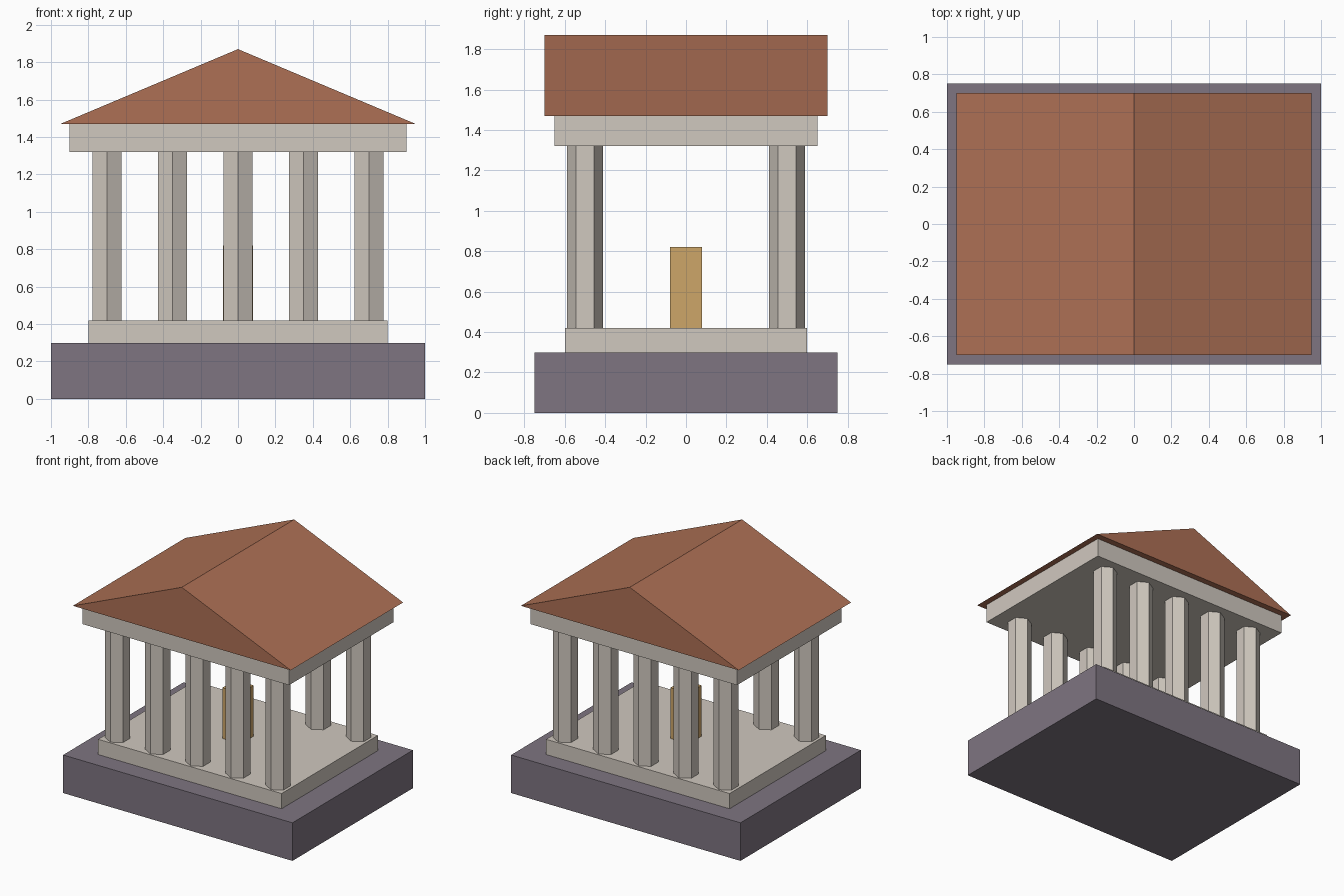
import bpy
import bmesh
from math import radians
from mathutils import Matrix, Vector

cube = bpy.data.objects.get("Cube")
if cube:
    bpy.data.objects.remove(cube, do_unlink=True)


def make_material(name, rgb):
    mat = bpy.data.materials.new(name)
    mat.use_nodes = True
    colour = (*rgb, 1.0)
    mat.diffuse_color = colour
    mat.node_tree.nodes["Principled BSDF"].inputs["Base Color"].default_value = colour
    return mat


def add_object(name, bm, mat):
    bmesh.ops.recalc_face_normals(bm, faces=bm.faces)
    mesh = bpy.data.meshes.new(name)
    bm.to_mesh(mesh)
    bm.free()
    mesh.materials.append(mat)
    obj = bpy.data.objects.new(name, mesh)
    bpy.context.collection.objects.link(obj)
    return obj


def add_block(name, width, depth, bottom, top, mat):
    bm = bmesh.new()
    place = Matrix.Translation((0, 0, (bottom + top) / 2))
    size = Matrix.Diagonal((width, depth, top - bottom, 1))
    bmesh.ops.create_cube(bm, size=1, matrix=place @ size)
    return add_object(name, bm, mat)


def add_column(name, x, y, bottom, top, radius, mat):
    # Six-sided shaft with a corner pointing forward
    bm = bmesh.new()
    place = Matrix.Translation((x, y, (bottom + top) / 2))
    bmesh.ops.create_cone(bm, cap_ends=True, segments=6, radius1=radius,
                          radius2=radius, depth=top - bottom,
                          matrix=place @ Matrix.Rotation(radians(60), 4, "Z"))
    return add_object(name, bm, mat)


def add_gable_roof(name, half_width, half_depth, eaves, ridge, mat):
    # Triangular profile extruded front to back
    bm = bmesh.new()
    profile = [(-half_width, eaves), (half_width, eaves), (0, ridge)]
    gable = bm.faces.new([bm.verts.new((x, -half_depth, z)) for x, z in profile])
    result = bmesh.ops.extrude_face_region(bm, geom=[gable], use_keep_orig=True)
    moved = [v for v in result["geom"] if isinstance(v, bmesh.types.BMVert)]
    bmesh.ops.translate(bm, verts=moved, vec=Vector((0, 2 * half_depth, 0)))
    return add_object(name, bm, mat)


stone = make_material("pale stone", (0.63, 0.58, 0.52))
slate = make_material("purple grey slate", (0.21, 0.178, 0.22))
clay = make_material("terracotta", (0.42, 0.162, 0.09))
gold = make_material("dull gold", (0.61, 0.38, 0.14))

# Stepped base
add_block("plinth", 2.0, 1.5, 0, 0.3, slate)
add_block("temple_floor", 1.6, 1.2, 0.3, 0.42, stone)

# Front and back colonnades
for row, y in (("front", -0.5), ("back", 0.5)):
    for i in range(5):
        add_column(f"{row}_column_{i + 1}", (i - 2) * 0.35, y, 0.42, 1.32, 0.09, stone)

# Central pillar inside
add_block("inner_pillar", 0.16, 0.16, 0.42, 0.82, gold)

# Beam and roof
add_block("entablature", 1.8, 1.3, 1.32, 1.47, stone)
add_gable_roof("gable_roof", 0.95, 0.7, 1.47, 1.87, clay)
